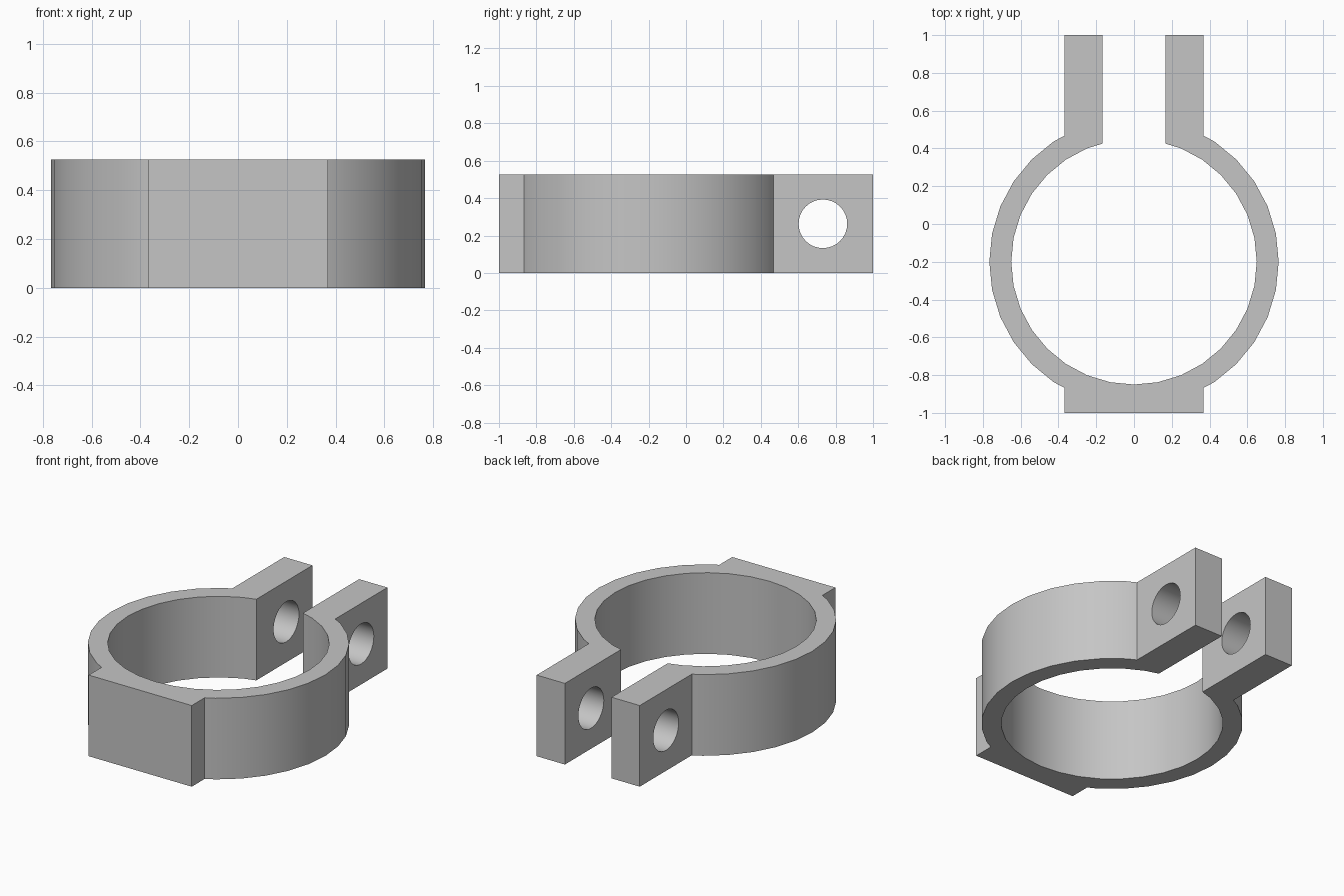
import bpy
import bmesh
from math import sin, cos, pi, radians

cube = bpy.data.objects.get("Cube")
if cube:
    bpy.data.objects.remove(cube, do_unlink=True)

SEGS = 32
CENTRE_Y = -0.2
OUTER, INNER = 0.766, 0.65
HEIGHT = 0.525
SLOT, ARM = 0.167, 0.369      # half widths of the gap and of the outer arm faces
HOLE_Y, HOLE_R = 0.732, 0.13

# Single grey material
grey = bpy.data.materials.new("plain grey")
grey.use_nodes = True
colour = (0.56, 0.56, 0.56, 1)
grey.diffuse_color = colour
grey.node_tree.nodes["Principled BSDF"].inputs["Base Color"].default_value = colour


def half_circle(radius):
    """Right half of the faceted circle, from bottom to top, about the origin."""
    return [(radius * cos(a), radius * sin(a))
            for a in (-pi / 2 + 2 * pi * i / SEGS for i in range(SEGS // 2 + 1))]


def facet_y(radius, x):
    """Height above the centre at which the faceted circle crosses x."""
    pts = half_circle(radius)[SEGS // 4:]
    for (x0, y0), (x1, y1) in zip(pts, pts[1:]):
        if x1 <= x <= x0:
            return y0 + (y1 - y0) * (x0 - x) / (x0 - x1)


# Half outline: bore, clamping arm, outer wall, flat mounting pad
half = [(x, CENTRE_Y + y) for x, y in half_circle(INNER) if y < 0 or x > SLOT]
half.append((SLOT, CENTRE_Y + facet_y(INNER, SLOT)))
half += [(SLOT, 1), (ARM, 1)]
cross = facet_y(OUTER, ARM)
half.append((ARM, CENTRE_Y + cross))
half += [(x, CENTRE_Y + y) for x, y in reversed(half_circle(OUTER)) if x > ARM]
half += [(ARM, CENTRE_Y - cross), (ARM, -1)]
outline = half + [(-x, y) for x, y in reversed(half[1:])]

# Extrude the outline into the clamp body
bm = bmesh.new()
face = bm.faces.new([bm.verts.new((x, y, 0)) for x, y in outline])
result = bmesh.ops.extrude_face_region(bm, geom=[face])
top = [v for v in result["geom"] if isinstance(v, bmesh.types.BMVert)]
bmesh.ops.translate(bm, verts=top, vec=(0, 0, HEIGHT))
bmesh.ops.recalc_face_normals(bm, faces=bm.faces)
mesh = bpy.data.meshes.new("pipe_clamp")
bm.to_mesh(mesh)
bm.free()
mesh.materials.append(grey)
clamp = bpy.data.objects.new("pipe_clamp", mesh)
bpy.context.collection.objects.link(clamp)

# Bolt hole through both arms
bpy.ops.mesh.primitive_cylinder_add(vertices=SEGS, radius=HOLE_R, depth=1,
                                    location=(0, HOLE_Y, HEIGHT / 2),
                                    rotation=(0, pi / 2, 0))
cutter = bpy.context.object
cutter.name = "bolt_hole_cutter"
cutter.hide_render = True
cutter.data.materials.append(grey)
cut = clamp.modifiers.new("bolt_hole", "BOOLEAN")
cut.operation = "DIFFERENCE"
cut.solver = "EXACT"
cut.object = cutter

bpy.ops.object.select_all(action="DESELECT")
clamp.select_set(True)
bpy.context.view_layer.objects.active = clamp
bpy.ops.object.modifier_apply(modifier=cut.name)
bpy.data.objects.remove(cutter, do_unlink=True)
bpy.ops.object.shade_smooth_by_angle(angle=radians(30))
